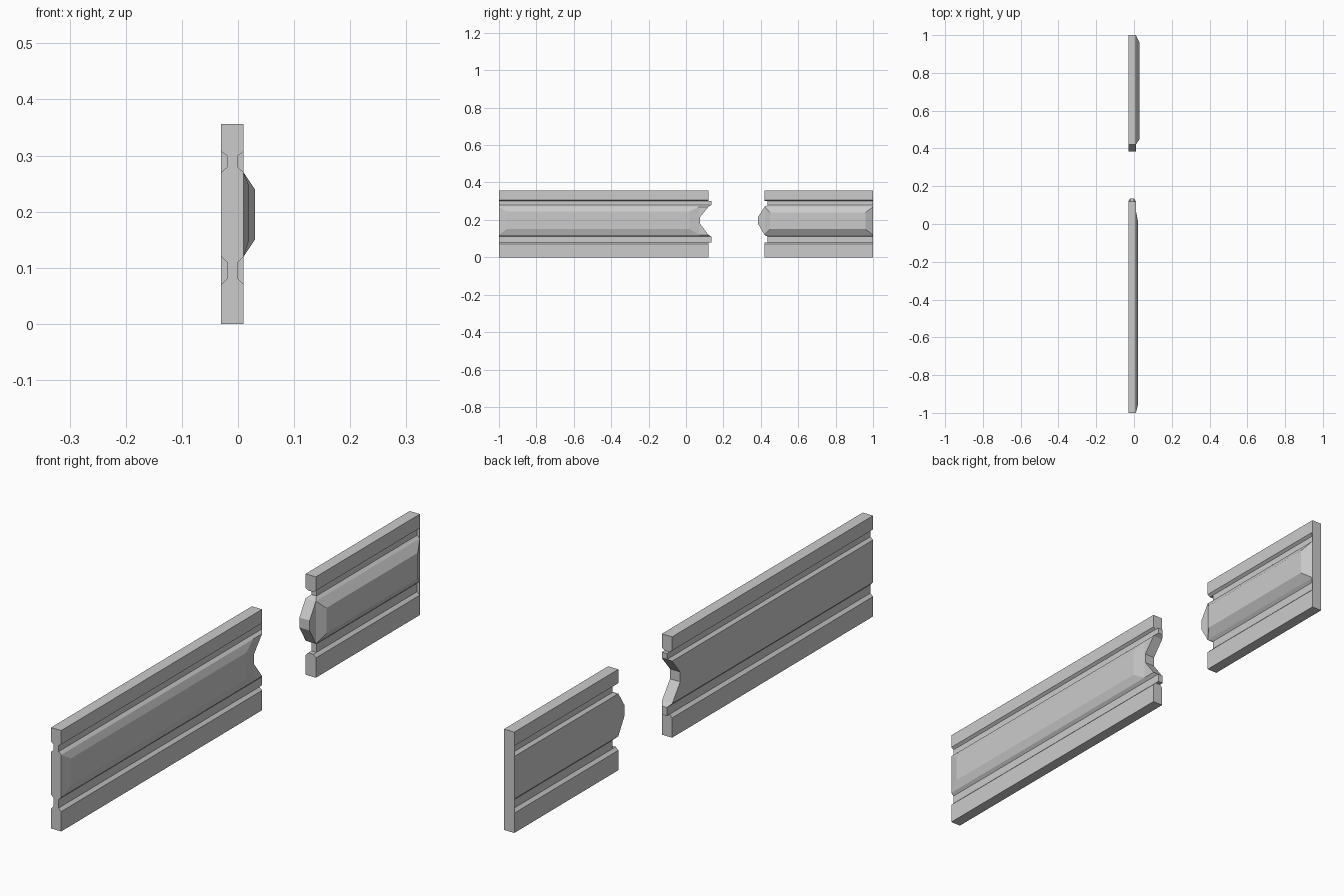
import bpy, bmesh

if "Cube" in bpy.data.objects:
    bpy.data.objects.remove(bpy.data.objects["Cube"])

FULL = (-0.03, 0.01)   # thickness of rails and middle board
CORE = (-0.02, 0.0)    # thickness at the bottom of the grooves


def finish(name, bm):
    bmesh.ops.remove_doubles(bm, verts=bm.verts, dist=1e-5)
    bmesh.ops.dissolve_degenerate(bm, edges=bm.edges, dist=1e-5)
    bmesh.ops.recalc_face_normals(bm, faces=bm.faces)
    mesh = bpy.data.meshes.new(name)
    bm.to_mesh(mesh)
    bm.free()
    ob = bpy.data.objects.new(name, mesh)
    bpy.context.collection.objects.link(ob)
    return ob


def loft(bm, rings):
    """Skin a stack of four-cornered rings, capping first and last."""
    rows = [[bm.verts.new(p) for p in ring] for ring in rings]
    for a, b in zip(rows, rows[1:]):
        for i in range(4):
            j = (i + 1) % 4
            bm.faces.new((a[i], a[j], b[j], b[i]))
    bm.faces.new(rows[0])
    bm.faces.new(rows[-1])


def board(name, straight_y, rows):
    """Grooved board: every row is (z, thickness, y of the broken end)."""
    bm = bmesh.new()
    loft(bm, [[(x[0], straight_y, z), (x[1], straight_y, z),
               (x[1], y, z), (x[0], y, z)] for z, x, y in rows])
    return finish(name, bm)


def raised_panel(name, base, top, height):
    """Bevelled panel; base and top are (y0, y1, z0, z1)."""
    bm = bmesh.new()
    loft(bm, [[(x, y0, z0), (x, y1, z0), (x, y1, z1), (x, y0, z1)]
              for x, (y0, y1, z0, z1) in ((0.01, base), (0.01 + height, top))])
    return finish(name, bm)


def end_rows(rail, web, tip):
    """Broken-end outline: rails, groove webs, and a notch or tongue."""
    return [(0, FULL, rail), (0.07, FULL, rail),
            (0.08, CORE, rail), (0.08, CORE, web), (0.11, CORE, web),
            (0.12, FULL, rail), (0.18, FULL, tip),
            (0.215, FULL, tip), (0.27, FULL, rail),
            (0.279, CORE, web), (0.30, CORE, web), (0.30, CORE, rail),
            (0.307, FULL, rail), (0.356, FULL, rail)]


# Long board with notched end, and its shallow panel
board("long_board", -1.0, end_rows(0.12, 0.135, 0.075))
raised_panel("long_panel", (-1.0, 0.07, 0.12, 0.27), (-0.96, 0.02, 0.15, 0.245), 0.01)

# Short board with tongue end, and its deeper panel
board("short_board", 1.0, end_rows(0.42, 0.437, 0.385))
raised_panel("short_panel", (0.42, 1.0, 0.12, 0.27), (0.45, 0.96, 0.15, 0.24), 0.02)

# Thin plate closing the grooves at the far end
bm = bmesh.new()
loft(bm, [[(-0.03, y, 0), (0.01, y, 0), (0.01, y, 0.356), (-0.03, y, 0.356)]
          for y in (0.999, 1.0)])
finish("end_cap", bm)
